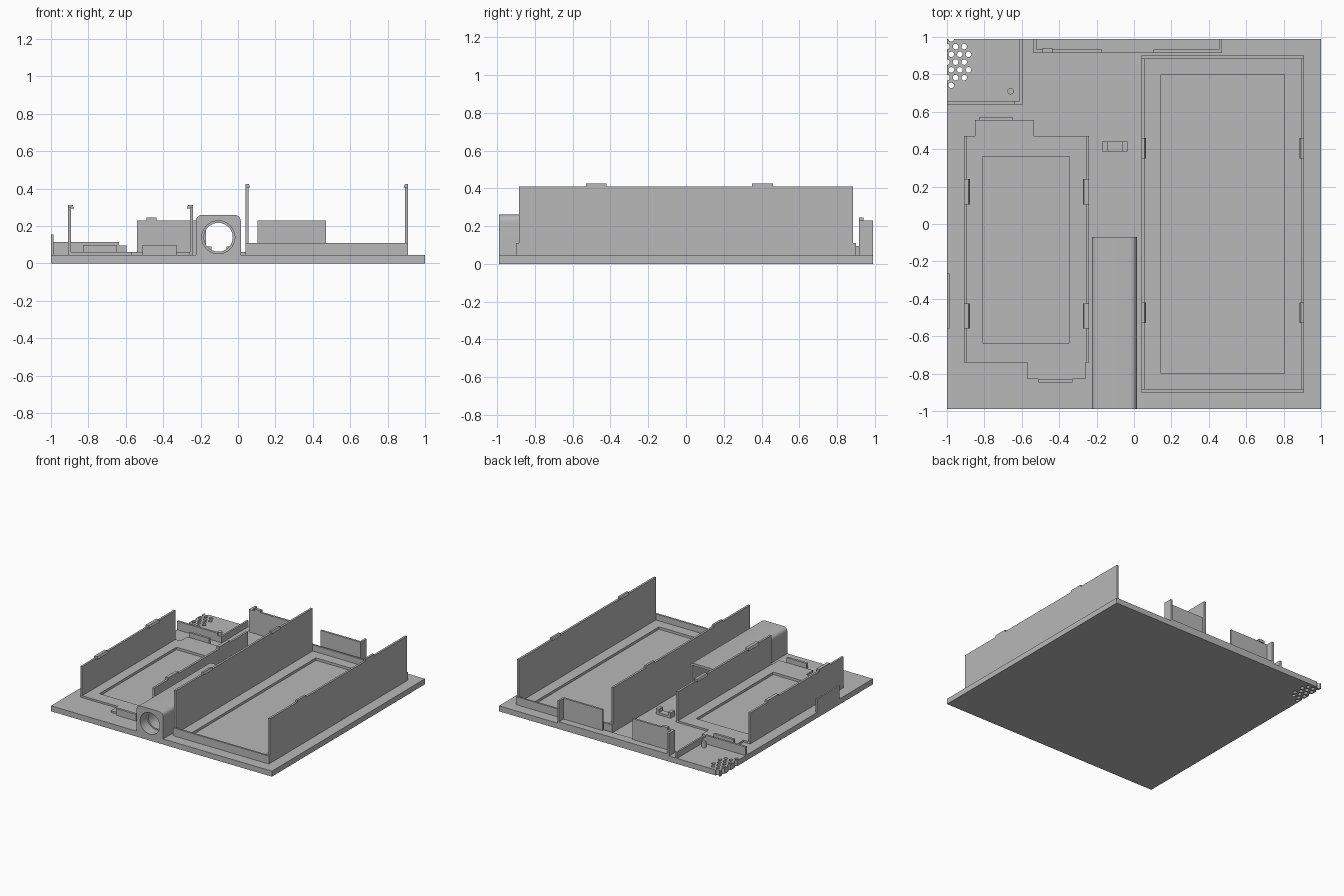
import bpy, bmesh, math
from mathutils import Matrix

cube = bpy.data.objects.get("Cube")
if cube:
    bpy.data.objects.remove(cube, do_unlink=True)

grey = bpy.data.materials.new("light_grey")
grey.use_nodes = True
grey.diffuse_color = (0.48, 0.48, 0.48, 1)
grey.node_tree.nodes["Principled BSDF"].inputs["Base Color"].default_value = (0.48, 0.48, 0.48, 1)


def finish(name, bm):
    bmesh.ops.recalc_face_normals(bm, faces=bm.faces)
    mesh = bpy.data.meshes.new(name)
    bm.to_mesh(mesh)
    bm.free()
    mesh.materials.append(grey)
    ob = bpy.data.objects.new(name, mesh)
    bpy.context.collection.objects.link(ob)
    return ob


def add_box(bm, x0, x1, y0, y1, z0, z1):
    size = Matrix.Diagonal((x1 - x0, y1 - y0, z1 - z0, 1))
    centre = Matrix.Translation(((x0 + x1) / 2, (y0 + y1) / 2, (z0 + z1) / 2))
    return bmesh.ops.create_cube(bm, size=1, matrix=centre @ size)["verts"]


def box(name, *dims):
    bm = bmesh.new()
    add_box(bm, *dims)
    return finish(name, bm)


def add_rod(bm, centre, radius, length, sides, along_y=False):
    m = Matrix.Translation(centre)
    if along_y:
        m = m @ Matrix.Rotation(math.pi / 2, 4, 'X')
    bmesh.ops.create_cone(bm, cap_ends=True, segments=sides, radius1=radius,
                          radius2=radius, depth=length, matrix=m)


def prism(name, outline, z0, z1):
    bm = bmesh.new()
    face = bm.faces.new([bm.verts.new((x, y, z0)) for x, y in outline])
    top = bmesh.ops.extrude_face_region(bm, geom=[face])["geom"]
    bmesh.ops.translate(bm, vec=(0, 0, z1 - z0),
                        verts=[g for g in top if isinstance(g, bmesh.types.BMVert)])
    return finish(name, bm)


def cut(target, cutter):
    cutter.hide_render = True
    mod = target.modifiers.new("cut", 'BOOLEAN')
    mod.operation, mod.solver, mod.object = 'DIFFERENCE', 'EXACT', cutter
    bpy.ops.object.select_all(action='DESELECT')
    bpy.context.view_layer.objects.active = target
    target.select_set(True)
    bpy.ops.object.modifier_apply(modifier=mod.name)
    bpy.data.objects.remove(cutter, do_unlink=True)


FLOOR, PAD = 0.045, 0.06
base = box("base_plate", -1, 1, -0.99, 0.99, 0, FLOOR)

# Honeycomb grille holes through the corner
bm = bmesh.new()
for row in range(7):
    y = 0.99 - row * 0.0415
    count = (1, 3, 3, 3, 3, 3, 1)[row]
    for col in range(count):
        x = -0.977 + col * 0.046 - (0.023 if row % 2 else 0)
        add_rod(bm, (x, y, 0.02), 0.015, 0.2, 16)
cut(base, finish("grille_cutter", bm))

# Raised bay floors
left_outline = [(-.91, -.74), (-.57, -.74), (-.57, -.83), (-.26, -.83), (-.26, -.74),
                (-.24, -.74), (-.24, .47), (-.535, .47), (-.535, .555), (-.85, .555),
                (-.85, .47), (-.91, .47)]
small_floor = prism("small_bay_floor", left_outline, FLOOR - 0.005, PAD)
large_floor = box("large_bay_floor", 0.04, 0.91, -0.9, 0.9, FLOOR - 0.005, PAD)

# Shallow rectangular recesses in each bay
for floor, pocket in ((small_floor, (-0.81, -0.345, -0.635, 0.36)),
                      (large_floor, (0.145, 0.805, -0.8, 0.8))):
    for target in (floor, base):
        cut(target, box("recess_cutter", *pocket, 0.04, 0.2))


# Bay side walls with hooked clips on their top edges
def bay_walls(label, x0, x1, y0, y1, height, clips, reach):
    t = 0.017
    for side, outer, s in (("right", x0, 1), ("left", x1, -1)):
        inner = outer + s * t
        box(f"{label}_{side}_wall", min(outer, inner), max(outer, inner),
            y0, y1, FLOOR, height)
        for a, b in clips:
            bm = bmesh.new()
            tip = outer + s * reach
            verts = add_box(bm, min(outer, tip), max(outer, tip), a, b,
                            height - 0.004, height + 0.015)
            # Slope the hook's leading edge
            for v in verts:
                if v.co.z > height and abs(v.co.x - tip) < 0.001:
                    v.co.x -= s * 0.008
            finish(f"{label}_{side}_clip", bm)


bay_walls("large_bay", 0.04, 0.91, -0.885, 0.885, 0.41,
          ((-0.53, -0.42), (0.35, 0.46)), 0.025)
bay_walls("small_bay", -0.91, -0.24, -0.74, 0.47, 0.298,
          ((-0.56, -0.425), (0.105, 0.24)), 0.034)
for name, y in (("front", -0.9), ("back", 0.885)):
    box(f"large_bay_{name}_wall", 0.04, 0.91, y, y + 0.015, FLOOR, 0.11)
box("small_bay_front_tab", -0.51, -0.33, -0.848, -0.829, FLOOR, 0.1)
box("small_bay_back_tab", -0.83, -0.65, 0.554, 0.573, FLOOR, 0.1)

# Rounded tunnel with a stepped round mouth
bm = bmesh.new()
add_box(bm, -0.225, 0.015, -0.99, -0.07, 0.0, 0.26)
edges = [e for e in bm.edges if all(v.co.z > 0.2 for v in e.verts)
         and abs(e.verts[0].co.x - e.verts[1].co.x) < 0.001]
bmesh.ops.bevel(bm, geom=edges, offset=0.035, segments=8, profile=0.5, affect='EDGES')
tunnel = finish("tunnel", bm)
cut(tunnel, box("cavity_cutter", -0.205, -0.005, -0.75, 0, 0.05, 0.24))
for radius, end in ((0.077, -0.6), (0.088, -0.9)):
    bm = bmesh.new()
    add_rod(bm, (-0.105, (end - 1.1) / 2, 0.14), radius, end + 1.1, 48, True)
    cut(tunnel, finish("bore_cutter", bm))
bpy.ops.object.select_all(action='DESELECT')
bpy.context.view_layer.objects.active = tunnel
tunnel.select_set(True)
bpy.ops.object.shade_smooth_by_angle(angle=math.radians(30))

# Back connector walls with end returns
box("back_sill", -0.54, 0.47, 0.915, 0.99, FLOOR - 0.005, PAD)
box("back_wall_right", -0.54, -0.17, 0.915, 0.932, FLOOR, 0.23)
box("back_wall_left", 0.105, 0.47, 0.915, 0.932, FLOOR, 0.23)
box("back_return_right", -0.54, -0.52, 0.915, 0.99, FLOOR, 0.23)
box("back_return_left", 0.455, 0.47, 0.915, 0.99, FLOOR, 0.23)
box("back_clip", -0.49, -0.437, 0.915, 0.94, 0.225, 0.246)

# Corner compartment around the grille
box("corner_wall", -1, -0.635, 0.64, 0.657, FLOOR, 0.115)
box("corner_wall_low", -0.635, -0.597, 0.64, 0.657, FLOOR, 0.095)
box("corner_side_wall", -0.612, -0.597, 0.64, 0.99, FLOOR, 0.095)
bm = bmesh.new()
add_rod(bm, (-0.66, 0.71, 0.07), 0.017, 0.05, 24)
post = finish("corner_post", bm)
bpy.ops.object.select_all(action='DESELECT')
bpy.context.view_layer.objects.active = post
post.select_set(True)
bpy.ops.object.shade_smooth_by_angle(angle=math.radians(30))

# Edge plate and small saddle bracket
box("edge_plate", -1, -0.987, -0.56, -0.265, FLOOR, 0.155)
box("bracket_base", -0.17, -0.035, 0.388, 0.44, FLOOR, 0.062)
box("bracket_post_right", -0.17, -0.143, 0.388, 0.44, FLOOR, 0.09)
box("bracket_post_left", -0.062, -0.035, 0.388, 0.44, FLOOR, 0.09)
